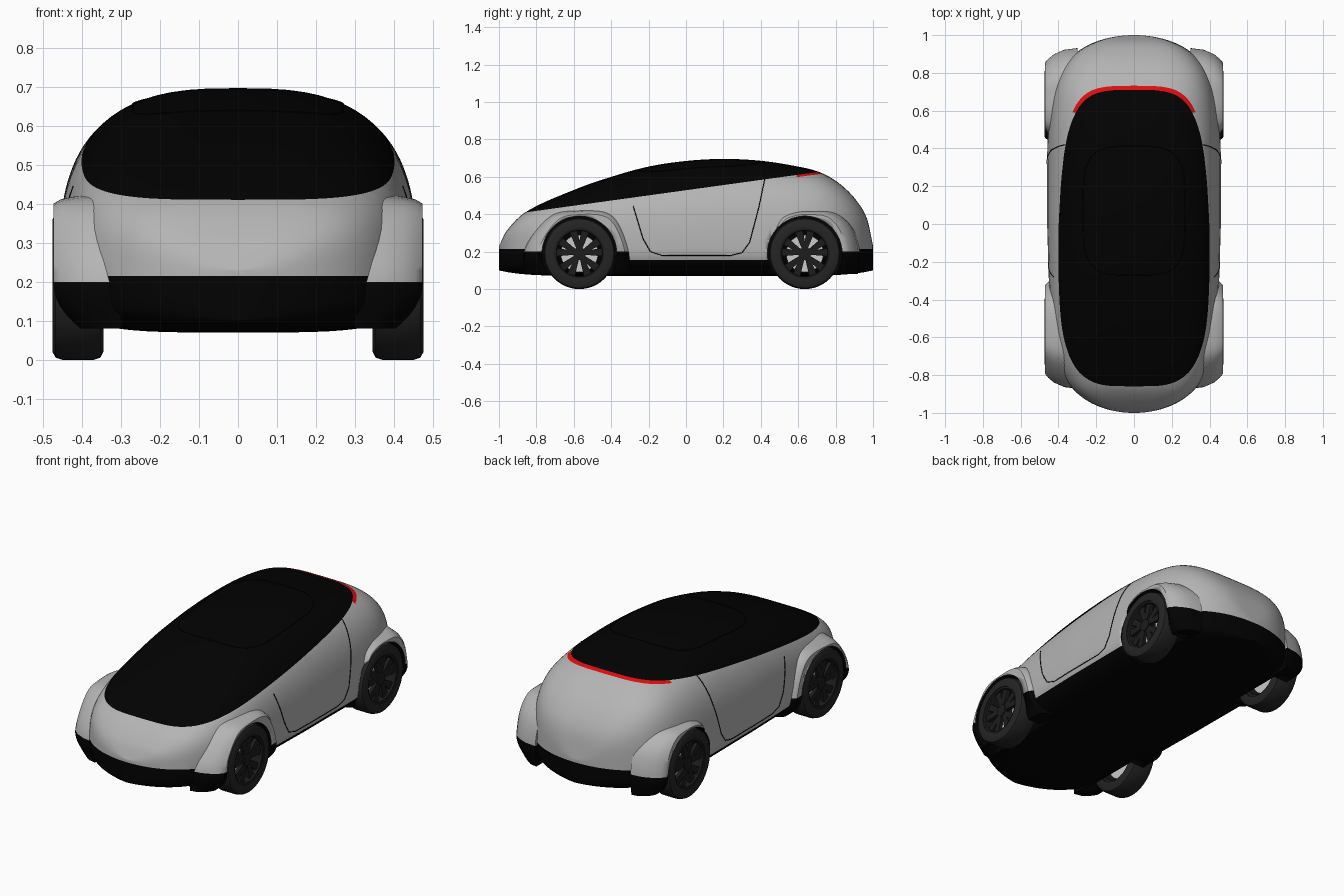
import bpy, bmesh, math
from mathutils import Vector

cube = bpy.data.objects.get("Cube")
if cube:
    bpy.data.objects.remove(cube)


def material(name, rgb, rough=0.6):
    m = bpy.data.materials.new(name)
    m.use_nodes = True
    m.diffuse_color = (*rgb, 1)
    bsdf = m.node_tree.nodes["Principled BSDF"]
    bsdf.inputs["Base Color"].default_value = (*rgb, 1)
    bsdf.inputs["Roughness"].default_value = rough
    return m


SILVER = material("silver paint", (0.46, 0.46, 0.46))
BLACK = material("black trim", (0.0006, 0.0006, 0.0006))
RED = material("red lamp", (0.75, 0.004, 0.004))
RUBBER = material("tyre rubber", (0.018, 0.018, 0.018))
DARK = material("dark alloy", (0.012, 0.012, 0.012))
LIGHT = material("light metal", (0.6, 0.6, 0.6))


def finish(bm, name, mats, angle=35):
    bmesh.ops.recalc_face_normals(bm, faces=bm.faces[:])
    mesh = bpy.data.meshes.new(name)
    bm.to_mesh(mesh)
    bm.free()
    for m in mats:
        mesh.materials.append(m)
    ob = bpy.data.objects.new(name, mesh)
    bpy.context.collection.objects.link(ob)
    activate(ob)
    bpy.ops.object.shade_smooth_by_angle(angle=math.radians(angle))
    return ob


def activate(ob):
    bpy.ops.object.select_all(action="DESELECT")
    ob.select_set(True)
    bpy.context.view_layer.objects.active = ob


def loft(rings, caps=True):
    bm = bmesh.new()
    rows = [[bm.verts.new(p) for p in ring] for ring in rings]
    n = len(rows[0])
    for a, b in zip(rows, rows[1:]):
        for i in range(n):
            j = (i + 1) % n
            bm.faces.new((a[i], a[j], b[j], b[i]))
    if caps:
        bm.faces.new(rows[0])
        bm.faces.new(rows[-1])
    return bm


def slice_at(bm, co, no):
    bmesh.ops.bisect_plane(bm, geom=bm.verts[:] + bm.edges[:] + bm.faces[:],
                           plane_co=co, plane_no=no, dist=1e-5)


def spline(table, t):
    """Smooth curve through (t, value) pairs."""
    t = min(max(t, table[0][0]), table[-1][0])
    i = next(k for k in range(len(table) - 1) if t <= table[k + 1][0])

    def slope(k):
        a, b = table[max(k - 1, 0)], table[min(k + 1, len(table) - 1)]
        return (b[1] - a[1]) / (b[0] - a[0])
    (t0, v0), (t1, v1) = table[i], table[i + 1]
    h = t1 - t0
    s = (t - t0) / h
    return ((2*s**3 - 3*s*s + 1) * v0 + (s**3 - 2*s*s + s) * h * slope(i)
            + (3*s*s - 2*s**3) * v1 + (s**3 - s*s) * h * slope(i + 1))


# Body shape: roof line, plan width and widest height along y
ROOF = [(-1, .23), (-.96, .31), (-.86, .41), (-.6, .53), (-.4, .6), (-.2, .655), (0, .685),
        (.2, .696), (.4, .686), (.6, .655), (.72, .623), (.82, .565), (.91, .475), (.97, .37), (1, .23)]
LOW, TAPER = 4.0, .05


def section(y):
    """Half width, top, widest height, bottom and squareness of the upper part."""
    width = (.46 - .03 * max(0, -y)) * math.sqrt(1 - y ** 6)
    return width, spline(ROOF, y), .2 + .07 * (1 - y * y), .07 + .03 * y ** 8, 2.8 + 1.5 * y * y


def side_x(y, z):
    w, top, belt, base, up = section(y)
    if z > belt:
        t = min((z - belt) / (top - belt), 1)
        return w * (1 - TAPER * t) * (1 - t ** up) ** (1 / up)
    t = min((belt - z) / (belt - base), 1)
    return w * (1 - t ** LOW) ** (1 / LOW)


def roof_z(x, y):
    _, high, low, _, _ = section(y)
    for _ in range(30):
        mid = (low + high) / 2
        low, high = (mid, high) if side_x(y, mid) > abs(x) else (low, mid)
    return low


def body_ring(y, count=72):
    w, top, belt, base, up = section(y)
    ring = []
    for i in range(count):
        a = 2 * math.pi * i / count
        c, s = math.cos(a), math.sin(a)
        n, reach, taper = (up, top - belt, TAPER) if s >= 0 else (LOW, belt - base, 0)
        t = abs(s) ** (2 / n)
        ring.append((math.copysign(w * (1 - taper * t) * abs(c) ** (2 / n), c), y,
                     belt + math.copysign(reach * t, s)))
    return ring


# Body shell, with canopy, tail lamp and lower trim cut into it
STATIONS = 80
bm = loft([body_ring(-.9995 * math.cos(math.pi * i / STATIONS)) for i in range(STATIONS + 1)])
SLOPE = Vector((0, -.138, 1))
slice_at(bm, (0, -.86, .41), SLOPE)
slice_at(bm, (0, -.86, .398), SLOPE)
slice_at(bm, (0, .59, 0), (0, 1, 0))
for z in (.155, .215):
    slice_at(bm, (0, 0, z), (0, 0, 1))
for f in bm.faces:
    c = f.calc_center_median()
    gap = c.z - .41 - .138 * (c.y + .86)
    trim = .215 if abs(c.y) > .6 else .155
    if gap > 0 or c.z < trim:
        f.material_index = 1
    elif gap > -.012 and c.y > .59:
        f.material_index = 2
body = finish(bm, "body_shell", [SILVER, BLACK, RED])

# Wheel positions and fender outlines (y, z)
FRONT_Y, REAR_Y, WHEEL_R = -.57, .635, .19
FRONT_ARCH = [(-.86, .08), (-.87, .2), (-.81, .31), (-.71, .4), (-.58, .422), (-.43, .417),
              (-.35, .36), (-.29, .22), (-.28, .08)]
REAR_ARCH = [(.92, .08), (.93, .2), (.89, .33), (.8, .408), (.68, .422), (.57, .415),
             (.49, .37), (.44, .23), (.43, .08)]
# x, height scale, length scale toward the doors, length scale toward the bumper
FENDER_RINGS = [(.3, 1, 1, 1), (.37, 1, .99, .97), (.425, .98, .96, .89),
                (.455, .96, .92, .81), (.472, .93, .86, .74)]


def fender(name, arch, yc, side):
    ys = [(i, p[0]) for i, p in enumerate(arch)]
    zs = [(i, p[1]) for i, p in enumerate(arch)]
    steps = 6 * (len(arch) - 1)
    path = [(spline(ys, i / 6), spline(zs, i / 6)) for i in range(steps + 1)]
    rings = []
    for x, tall, inner, outer in FENDER_RINGS:
        ring = []
        for y, z in path:
            d = y - yc
            tuck = .4 * max(0, (.2 - z) / .12) ** 2 * (x - .3)
            ring.append((side * (x - tuck), yc + d * (outer if d * yc > 0 else inner), .08 + (z - .08) * tall))
        rings.append(ring)
    bm = loft(rings)
    slice_at(bm, (0, 0, .2), (0, 0, 1))
    for f in bm.faces:
        f.material_index = int(f.calc_center_median().z < .2)
    return finish(bm, name, [SILVER, BLACK], 40)


def lathe(name, profile, side, yc, mat, segments=48):
    """Turn (x, radius) pairs about the wheel axle."""
    rings = []
    for i in range(segments):
        a = 2 * math.pi * i / segments
        rings.append([(side * x, yc + r * math.cos(a), WHEEL_R + r * math.sin(a)) for x, r in profile])
    return finish(loft(rings + rings[:1], caps=False), name, [mat])


def cylinder(name, x0, x1, r, side, yc, mats, index=0):
    rings = [[(side * x, yc + r * math.cos(i * math.pi / 32), WHEEL_R + r * math.sin(i * math.pi / 32))
              for i in range(64)] for x in (x0, x1)]
    bm = loft(rings)
    for f in bm.faces:
        f.material_index = index
    return finish(bm, name, mats)


def cut(ob, cutter):
    mod = ob.modifiers.new("wheel_well", "BOOLEAN")
    mod.operation, mod.solver, mod.object = "DIFFERENCE", "EXACT", cutter
    activate(ob)
    bpy.ops.object.modifier_apply(modifier=mod.name)


def spokes(name, side, yc):
    bm = bmesh.new()
    for i in range(5):
        a = math.pi / 2 + i * 2 * math.pi / 5
        for spread in (-.26, .26):
            p, q = [Vector((0, r * math.cos(b), r * math.sin(b))) for r, b in ((.015, a), (.13, a + spread))]
            across = (q - p).cross(Vector((1, 0, 0))).normalized()
            quads = [[Vector((side * x, yc, WHEEL_R)) + e + across * s * h
                      for e, h, s in ((p, .01, -1), (p, .01, 1), (q, .022, 1), (q, .022, -1))]
                     for x in (.435, .455)]
            lo, hi = [[bm.verts.new(v) for v in quad] for quad in quads]
            bm.faces.new(lo)
            bm.faces.new(hi)
            for k in range(4):
                bm.faces.new((lo[k], lo[k - 1], hi[k - 1], hi[k]))
    return finish(bm, name, [DARK])


# Fenders, wheel wells and wheels on every corner
TYRE = [(.345, .135), (.345, .17), (.352, .184), (.37, .19), (.45, .19), (.467, .184), (.475, .17), (.472, .135)]
RIM = [(.36, .136), (.468, .136), (.466, .124), (.44, .12), (.36, .12)]
for side, hand in ((1, "left"), (-1, "right")):
    for end, yc, arch in (("front", FRONT_Y, FRONT_ARCH), ("rear", REAR_Y, REAR_ARCH)):
        tag = f"{end}_{hand}"
        wing = fender(f"fender_{tag}", arch, yc, side)
        cutter = cylinder("well_cutter", .315, .6, .2, side, yc, [SILVER, BLACK], 1)
        cut(body, cutter)
        cut(wing, cutter)
        bpy.data.objects.remove(cutter)
        lathe(f"tyre_{tag}", TYRE, side, yc, RUBBER)
        lathe(f"rim_{tag}", RIM, side, yc, DARK)
        cylinder(f"brake_disc_{tag}", .39, .41, .1, side, yc, [LIGHT])
        cylinder(f"hub_{tag}", .38, .46, .034, side, yc, [DARK])
        spokes(f"spokes_{tag}", side, yc)


def seam(name, points, closed=False):
    curve = bpy.data.curves.new(name, "CURVE")
    curve.dimensions = "3D"
    curve.bevel_depth = .0025
    curve.bevel_resolution = 1
    line = curve.splines.new("POLY")
    line.points.add(len(points) - 1)
    for p, co in zip(line.points, points):
        p.co = (*co, 1)
    line.use_cyclic_u = closed
    curve.materials.append(BLACK)
    bpy.context.collection.objects.link(bpy.data.objects.new(name, curve))


# Door seams follow the body side
DOOR = [(.42, .585), (.39, .44), (.34, .25), (.3, .195), (.24, .18), (-.13, .18), (-.19, .2), (-.23, .27), (-.29, .47)]
for side, hand in ((1, "left"), (-1, "right")):
    points = []
    for (y0, z0), (y1, z1) in zip(DOOR, DOOR[1:]):
        for k in range(8):
            y, z = y0 + (y1 - y0) * k / 8, z0 + (z1 - z0) * k / 8
            points.append((side * side_x(y, z), y, z))
    seam(f"door_seam_{hand}", points)

# Roof panel seam, a rounded square
loop = []
for i in range(64):
    c, s = math.cos(i * math.pi / 32), math.sin(i * math.pi / 32)
    x = math.copysign(.27 * abs(c) ** .5, c)
    y = .07 + math.copysign(.34 * abs(s) ** .5, s)
    loop.append((x, y, roof_z(x, y)))
seam("roof_panel_seam", loop, True)
